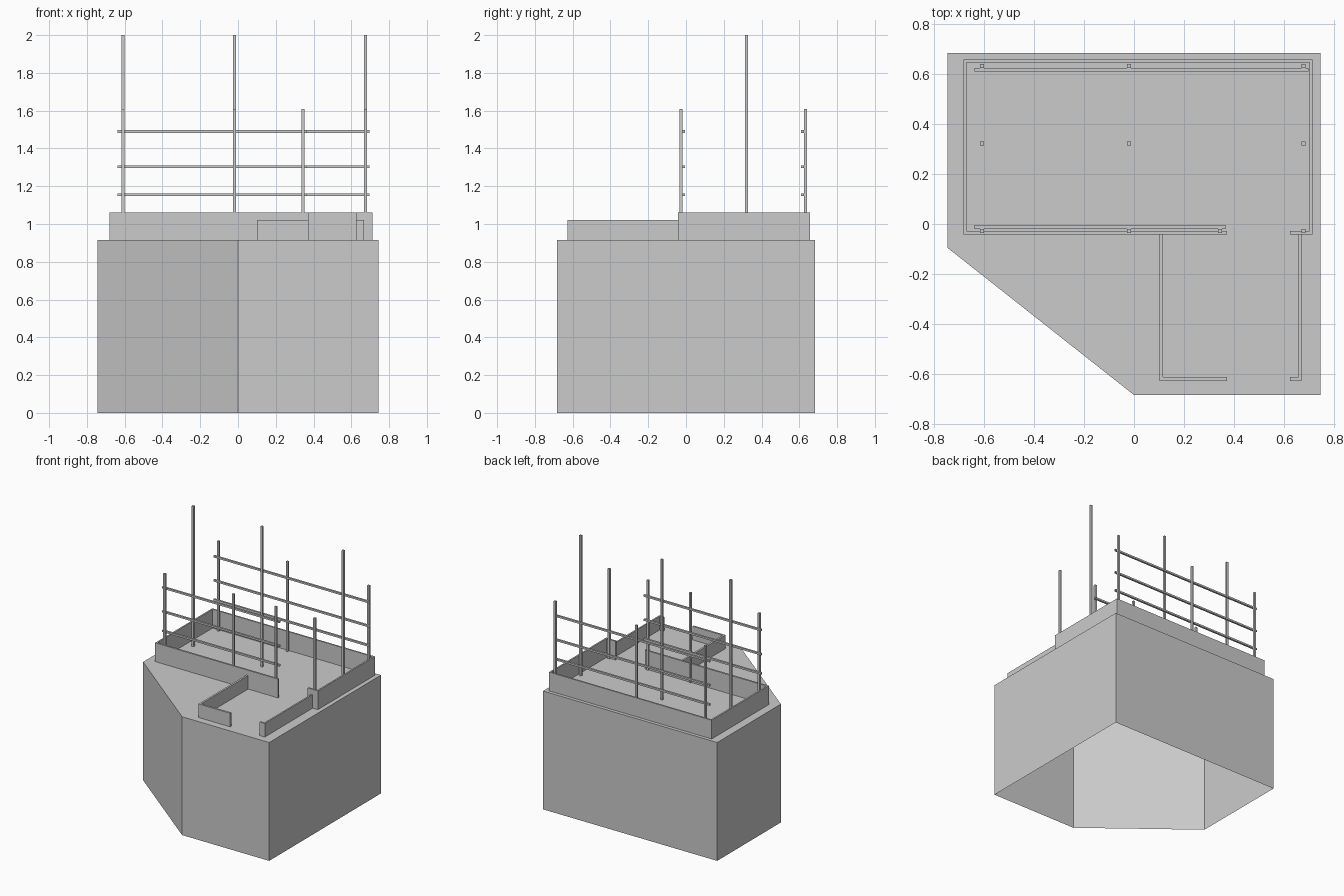
import bpy, bmesh

if "Cube" in bpy.data.objects:
    bpy.data.objects.remove(bpy.data.objects["Cube"])

FLOOR = 0.915


def mesh_object(name, bm):
    bmesh.ops.recalc_face_normals(bm, faces=bm.faces)
    me = bpy.data.meshes.new(name)
    bm.to_mesh(me)
    bm.free()
    ob = bpy.data.objects.new(name, me)
    bpy.context.collection.objects.link(ob)
    return ob


def prism(name, outline, z0, z1, open_bottom=False):
    bm = bmesh.new()
    lo = [bm.verts.new((x, y, z0)) for x, y in outline]
    hi = [bm.verts.new((x, y, z1)) for x, y in outline]
    bm.faces.new(hi)
    if not open_bottom:
        bm.faces.new(lo[::-1])
    for i in range(len(lo)):
        j = (i + 1) % len(lo)
        bm.faces.new((lo[i], lo[j], hi[j], hi[i]))
    return mesh_object(name, bm)


def box(name, x0, x1, y0, y1, z0, z1):
    return prism(name, [(x0, y0), (x1, y0), (x1, y1), (x0, y1)], z0, z1)


def post(name, x, y, top, r=0.008):
    box(name, x - r, x + r, y - r, y + r, FLOOR, top)


# building body: five-sided shell, closed on top and open underneath
body = prism("building_body", [(-0.745, -0.095), (0, -0.683), (0.745, -0.683),
                               (0.745, 0.683), (-0.745, 0.683)], 0, FLOOR, True)
if body.data.polygons[0].normal.z < 0:
    body.data.flip_normals()

# main parapet: one continuous wall with a gap in the front
prism("main_parapet", [
    (0.372, -0.042), (0.372, -0.028), (-0.668, -0.028), (-0.668, 0.645),
    (0.70, 0.645), (0.70, -0.028), (0.624, -0.028), (0.624, -0.042),
    (0.712, -0.042), (0.712, 0.657), (-0.68, 0.657), (-0.68, -0.042)], FLOOR, 1.06)

# lower porch parapets on both sides of the front opening
prism("porch_parapet_left", [
    (0.101, -0.042), (0.101, -0.627), (0.372, -0.627), (0.372, -0.612),
    (0.116, -0.612), (0.116, -0.042)], FLOOR, 1.02)
prism("porch_parapet_right", [
    (0.668, -0.042), (0.656, -0.042), (0.656, -0.612), (0.624, -0.612),
    (0.624, -0.627), (0.668, -0.627)], FLOOR, 1.02)

# posts: tall centre row, shorter front and back rows
columns = (-0.608, -0.019, 0.676)
for x in columns:
    post("tall_post", x, 0.321, 2.0)
    post("back_post", x, 0.632, 1.61)
for x in columns + (0.343,):
    post("front_post", x, -0.027, 1.61)

# horizontal trellis rails
for z in (1.154, 1.304, 1.490):
    box("back_rail", -0.638, 0.697, 0.609, 0.624, z - 0.007, z + 0.007)
    box("front_rail", -0.638, 0.366, -0.019, -0.004, z - 0.007, z + 0.007)
